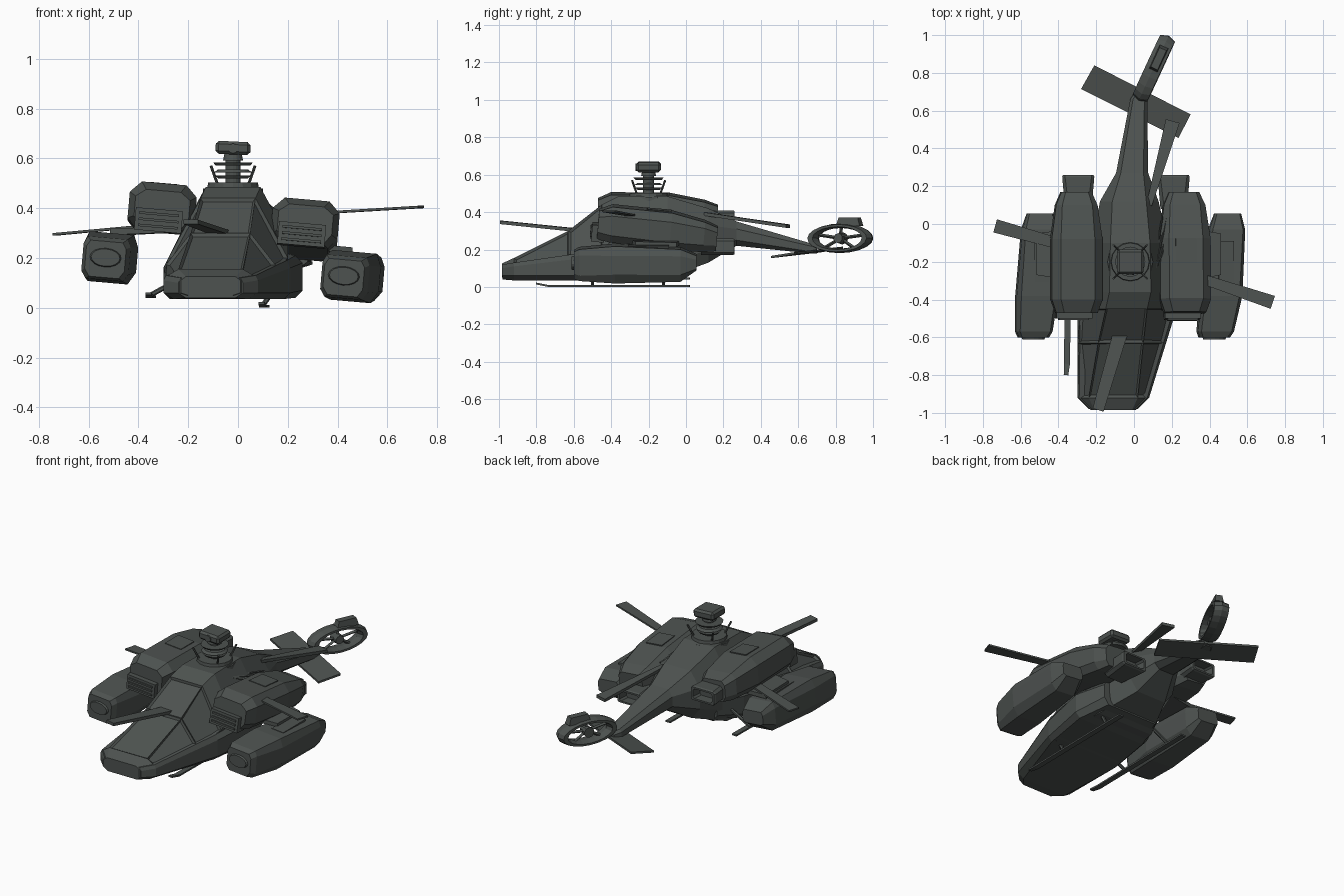
import bpy, bmesh, math
from mathutils import Vector, Matrix

cube = bpy.data.objects.get("Cube")
if cube:
    bpy.data.objects.remove(cube)

GREY = (0.075, 0.085, 0.08, 1)
mat = bpy.data.materials.new("charcoal grey")
mat.use_nodes = True
mat.diffuse_color = GREY
mat.node_tree.nodes["Principled BSDF"].inputs["Base Color"].default_value = GREY


def finish(name, bm):
    bmesh.ops.recalc_face_normals(bm, faces=bm.faces)
    mesh = bpy.data.meshes.new(name)
    bm.to_mesh(mesh)
    bm.free()
    obj = bpy.data.objects.new(name, mesh)
    bpy.context.collection.objects.link(obj)
    mesh.materials.append(mat)
    return obj


def loft(name, sections, place=Matrix(), inset=None):
    """Each section: y, x centre, half widths (bottom, middle, top), four heights."""
    bm = bmesh.new()
    rings = []
    for y, xc, hb, hm, ht, z0, z1, z2, z3 in sections:
        half = [(hb, z0), (hm, z1), (hm, z2), (ht, z3)]
        pts = half + [(-w, z) for w, z in reversed(half)]
        rings.append([bm.verts.new(place @ Vector((xc + w, y, z))) for w, z in pts])
    for a, b in zip(rings, rings[1:]):
        for i in range(8):
            j = (i + 1) % 8
            bm.faces.new((a[i], a[j], b[j], b[i]))
    bm.faces.new(rings[0])
    bm.faces.new(rings[-1])
    bmesh.ops.recalc_face_normals(bm, faces=bm.faces)
    if inset:
        faces = [f for f in bm.faces if inset(f)]
        bmesh.ops.inset_individual(bm, faces=faces, thickness=0.014, depth=-0.012)
    return finish(name, bm)


def box(name, centre, size, rot=Matrix(), taper=1.0):
    bm = bmesh.new()
    bmesh.ops.create_cube(bm, size=1)
    for v in bm.verts:
        if v.co.z > 0:
            v.co.x *= taper
            v.co.y *= taper
    bm.transform(Matrix.Translation(centre) @ rot @ Matrix.Diagonal((*size, 1)))
    return finish(name, bm)


def plate(name, corners, thick=0.008):
    bm = bmesh.new()
    low = [bm.verts.new(Vector(c) - Vector((0, 0, thick / 2))) for c in corners]
    top = [bm.verts.new(Vector(c) + Vector((0, 0, thick / 2))) for c in corners]
    bm.faces.new(low)
    bm.faces.new(top)
    for i in range(len(corners)):
        j = (i + 1) % len(corners)
        bm.faces.new((low[i], low[j], top[j], top[i]))
    finish(name, bm)


def blade(name, root, tip, w0, w1, thick=0.01):
    root, tip = Vector(root), Vector(tip)
    side = (tip - root).cross(Vector((0, 0, 1))).normalized()
    plate(name, [root - side * w0, root + side * w0, tip + side * w1, tip - side * w1], thick)


def cylinder(name, centre, r1, r2, depth, sides=16, tilt=Matrix()):
    bm = bmesh.new()
    bmesh.ops.create_cone(bm, cap_ends=True, segments=sides, radius1=r1, radius2=r2, depth=depth)
    bm.transform(Matrix.Translation(centre) @ tilt)
    finish(name, bm)


def rod(name, a, b, r=0.006, sides=6):
    a, b = Vector(a), Vector(b)
    turn = (b - a).to_track_quat('Z', 'Y').to_matrix().to_4x4()
    cylinder(name, (a + b) / 2, r, r, (b - a).length, sides, turn)


# Fuselage with canopy, belly and tail boom; canopy panes are recessed
loft("fuselage", [
    (-0.985, -0.11, 0.09, 0.12, 0.10, 0.05, 0.06, 0.11, 0.125),
    (-0.92, -0.11, 0.14, 0.18, 0.13, 0.04, 0.06, 0.125, 0.155),
    (-0.63, -0.07, 0.20, 0.23, 0.12, 0.035, 0.06, 0.16, 0.30),
    (-0.45, -0.04, 0.22, 0.24, 0.11, 0.035, 0.08, 0.20, 0.44),
    (-0.36, -0.02, 0.22, 0.22, 0.11, 0.04, 0.10, 0.28, 0.485),
    (-0.10, -0.02, 0.19, 0.20, 0.105, 0.05, 0.12, 0.32, 0.485),
    (0.12, -0.025, 0.10, 0.155, 0.09, 0.13, 0.20, 0.33, 0.42),
    (0.27, -0.01, 0.05, 0.085, 0.06, 0.22, 0.25, 0.31, 0.35),
    (0.66, 0.025, 0.03, 0.045, 0.03, 0.18, 0.19, 0.22, 0.235),
    (0.70, 0.04, 0.02, 0.035, 0.02, 0.18, 0.20, 0.21, 0.22),
], inset=lambda f: -0.85 < f.calc_center_median().y < -0.45 and f.normal.z > 0.2)
# Cockpit tub and lower hull
loft("lower_hull", [
    (-0.98, -0.11, 0.10, 0.13, 0.12, 0.04, 0.06, 0.10, 0.12),
    (-0.92, -0.11, 0.15, 0.19, 0.18, 0.035, 0.06, 0.11, 0.13),
    (-0.50, -0.045, 0.23, 0.255, 0.24, 0.035, 0.06, 0.16, 0.19),
    (-0.20, 0.0, 0.23, 0.26, 0.23, 0.04, 0.07, 0.18, 0.21),
    (-0.02, 0.0, 0.17, 0.20, 0.18, 0.07, 0.11, 0.19, 0.22)])

# Engines and weapon pods, tilted with the fallen airframe
roll = Matrix.Rotation(math.radians(5), 4, 'Y')
for side, s, nx, nz, px, pz in (("right", -1, -0.305, 0.40, -0.515, 0.20), ("left", 1, 0.27, 0.34, 0.46, 0.125)):
    # The left engine sags at the rear
    pitch = Matrix.Rotation(math.radians(-5 if s > 0 else 0), 4, 'X')
    hinge = Vector((0, 0.45, 0))
    turn = roll @ pitch
    place = Matrix.Translation(Vector((nx, 0, nz)) - hinge) @ turn @ Matrix.Translation(hinge)
    loft(side + "_engine", [
        (-0.47, 0, 0.08, 0.11, 0.07, -0.08, -0.04, 0.04, 0.07),
        (-0.40, 0, 0.10, 0.135, 0.09, -0.09, -0.05, 0.055, 0.10),
        (-0.08, 0, 0.10, 0.135, 0.09, -0.10, -0.06, 0.05, 0.095),
        (0.10, 0, 0.08, 0.11, 0.08, -0.10, -0.06, 0.03, 0.06),
        (0.17, 0, 0.06, 0.08, 0.06, -0.09, -0.06, 0.01, 0.035)], place)
    box(side + "_engine_hatch", place @ Vector((0, -0.15, 0.095)), (0.11, 0.13, 0.012), turn)
    # Intake with louvres
    box(side + "_intake", place @ Vector((-0.01, -0.465, -0.05)), (0.19, 0.07, 0.09), turn)
    for k in range(3):
        box(side + "_louvre", place @ Vector((-0.01, -0.50, -0.075 + k * 0.025)), (0.16, 0.015, 0.01), turn)
    # Exhaust: a square tube with an open end
    ex, ez = (0.21, 0.215) if s > 0 else (-0.295, 0.365)
    loft(side + "_exhaust", [
        (0.08, ex, 0.05, 0.07, 0.05, ez - .045, ez - .03, ez + .03, ez + .045),
        (0.25, ex, 0.07, 0.085, 0.07, ez - .045, ez - .03, ez + .03, ez + .045),
        (0.26, ex, 0.07, 0.08, 0.07, ez - .04, ez - .03, ez + .03, ez + .04),
        (0.26, ex, 0.055, 0.065, 0.055, ez - .03, ez - .02, ez + .02, ez + .03),
        (0.20, ex, 0.05, 0.06, 0.05, ez - .03, ez - .02, ez + .02, ez + .03)])
    # Pod, toed in towards the front
    toe = 1.0 if s > 0 else 0.5
    place = Matrix.Translation((px, 0, pz)) @ roll
    loft(side + "_pod", [
        (-0.60, -0.035 * toe, 0.06, 0.08, 0.065, -0.08, -0.05, 0.04, 0.065),
        (-0.57, -0.03 * toe, 0.075, 0.095, 0.08, -0.09, -0.06, 0.05, 0.08),
        (-0.38, 0.0, 0.08, 0.11, 0.09, -0.10, -0.05, 0.05, 0.10),
        (-0.03, 0.03 * toe, 0.065, 0.095, 0.08, -0.09, -0.05, 0.05, 0.085),
        (0.055, 0.035 * toe, 0.05, 0.07, 0.06, -0.03, -0.02, 0.03, 0.05)], place)
    squash = roll @ Matrix.Diagonal((1, 1, 0.6, 1)) @ Matrix.Rotation(math.pi / 2, 4, 'X')
    cylinder(side + "_pod_nozzle", place @ Vector((-0.035 * toe, -0.603, 0)), 0.066, 0.058, 0.018, 16, squash)
    box(side + "_pod_hatch", place @ Vector((0.02, -0.2, 0.094)), (0.08, 0.22, 0.012), roll)
    # Stub wing between body, engine and pod
    plate(side + "_stub_wing", [(s * 0.15, -0.33, nz - .08), (px, -0.27, pz + .105),
                                (px, -0.05, pz + .10), (s * 0.15, 0.0, nz - .08)], 0.025)

# Torn ribs between the body and the sagging engine
for k in range(5):
    rod("torn_rib", (0.10 + k * 0.012, -0.28 + k * 0.03, 0.44 - k * 0.012),
        (0.15 + k * 0.025, 0.04 + k * 0.01, 0.37 - k * 0.015), 0.005, 4)

# Rotor mast: collar, stacked discs and sensor head
MAST = Vector((-0.02, -0.2, 0))
for name, z, r1, r2, h in (("mast_base", 0.44, 0.125, 0.12, 0.08), ("mast_collar", 0.488, 0.105, 0.10, 0.03),
                           ("mast_shaft", 0.56, 0.03, 0.03, 0.14), ("lower_disc", 0.525, 0.06, 0.07, 0.012),
                           ("middle_disc", 0.55, 0.075, 0.06, 0.012), ("upper_disc", 0.578, 0.07, 0.08, 0.012),
                           ("head_neck", 0.605, 0.04, 0.035, 0.025)):
    cylinder(name, MAST + Vector((0, 0, z)), r1, r2, h)
head = box("sensor_head", MAST + Vector((0, 0, 0.642)), (0.14, 0.13, 0.052), Matrix.Rotation(0.05, 4, 'Y'))
bevel = head.modifiers.new("Bevel", 'BEVEL')
bevel.width = 0.012
bevel.segments = 1
cylinder("sensor_lens", MAST + Vector((0, -0.066, 0.64)), 0.02, 0.02, 0.01, 12, Matrix.Rotation(math.pi / 2, 4, 'X'))
for k in range(4):
    d = Vector((math.cos(math.pi / 4 + k * math.pi / 2), math.sin(math.pi / 4 + k * math.pi / 2), 0))
    rod("pitch_link", MAST + d * 0.085 + Vector((0, 0, 0.49)), MAST + d * 0.125 + Vector((0, 0, 0.57)))

# Collapsed rotor blades
blade("front_blade", (-0.05, -0.50, 0.295), (-0.19, -0.985, 0.345), 0.04, 0.03, 0.018)
blade("rear_blade", (0.08, 0.10, 0.39), (0.205, 0.545, 0.325), 0.015, 0.038, 0.018)
blade("left_blade", (0.15, -0.22, 0.37), (0.735, -0.415, 0.405), 0.02, 0.036)
blade("right_blade", (-0.20, -0.16, 0.345), (-0.735, -0.01, 0.295), 0.025, 0.036)

# Tail stabiliser and ducted tail rotor
plate("stabiliser", [(-0.21, 0.84, 0.21), (-0.28, 0.715, 0.19), (0.235, 0.455, 0.16), (0.30, 0.58, 0.18)], 0.012)
u = Vector((0.42, 0.907, 0.0)).normalized()
up = Vector((0, 0.06, 1)).normalized()
n = u.cross(up).normalized()
frame = Matrix((u, up, n)).transposed().to_4x4()
centre = Vector((0.105, 0.825, 0.26))
bpy.ops.mesh.primitive_torus_add(major_segments=20, minor_segments=6, major_radius=0.16, minor_radius=0.029)
duct = bpy.context.object
duct.name = "tail_duct"
duct.data.transform(Matrix.Translation(centre) @ frame @ Matrix.Diagonal((1, 0.42, 1.7, 1)))
duct.data.materials.append(mat)
cylinder("tail_rotor_hub", centre, 0.032, 0.026, 0.06, 10, frame)
for k in range(5):
    a = k * math.tau / 5 + 0.3
    rod("tail_rotor_blade", centre, centre + u * 0.16 * math.cos(a) + up * 0.068 * math.sin(a), 0.009, 4)
box("tail_fin", centre + Vector((0.025, 0.05, 0.088)), (0.05, 0.14, 0.045), Matrix.Rotation(-0.43, 4, 'Z'), 0.8)

# Landing skids with struts
for side, x, z, lean in (("right", -0.355, 0.045, 0.13), ("left", 0.10, 0.006, 0.05)):
    blade(side + "_skid", (x + 0.01, 0.02, z), (x, -0.74, z), 0.016, 0.016)
    blade(side + "_skid_toe", (x, -0.74, z), (x - 0.005, -0.80, z + 0.012), 0.016, 0.012)
    for y in (-0.50, -0.12):
        rod(side + "_skid_strut", (x, y, z + 0.004), (x + lean, y, z + 0.075), 0.01)
